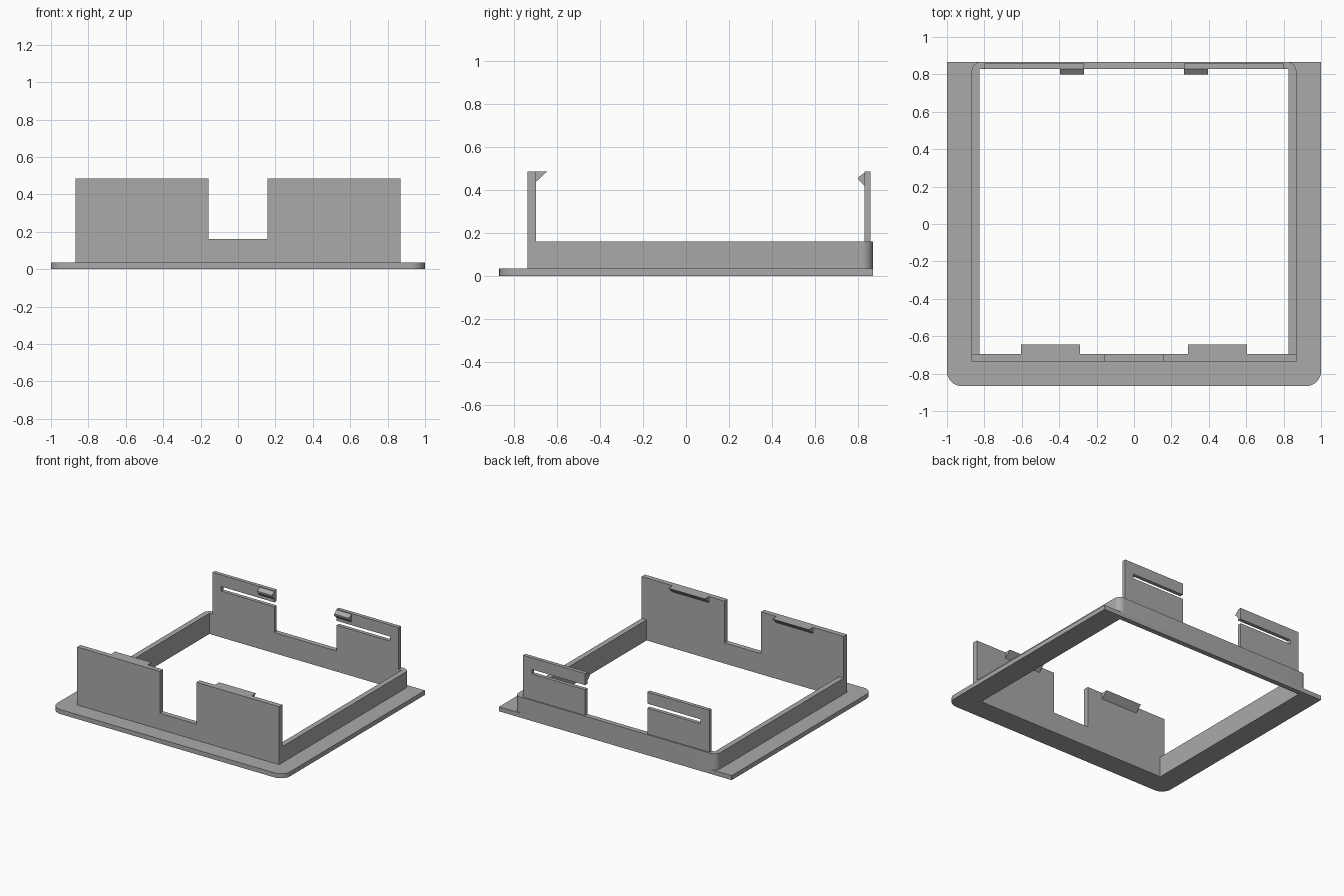
import bpy
import bmesh
from math import sin, cos, pi
from mathutils import Vector

if "Cube" in bpy.data.objects:
    bpy.data.objects.remove(bpy.data.objects["Cube"], do_unlink=True)

grey = bpy.data.materials.new("plain grey")
grey.use_nodes = True
color = (0.4, 0.4, 0.4, 1)
grey.diffuse_color = color
grey.node_tree.nodes["Principled BSDF"].inputs["Base Color"].default_value = color

# Each plane maps profile coordinates (u, v) and depth d to a 3D point
PLANES = {
    "xy": lambda u, v, d: Vector((u, v, d)),
    "xz": lambda u, v, d: Vector((u, d, v)),
    "yz": lambda u, v, d: Vector((d, u, v)),
}


def prism(name, loops, plane, start, end, smooth=False):
    """Extrude a profile; a second loop becomes a hole."""
    place = PLANES[plane]
    bm = bmesh.new()
    edges = []
    for loop in loops:
        verts = [bm.verts.new(place(u, v, start)) for u, v in loop]
        if len(loops) == 1:
            bm.faces.new(verts)
        else:
            edges += [bm.edges.new((verts[i - 1], verts[i])) for i in range(len(verts))]
    if edges:
        bmesh.ops.triangle_fill(bm, edges=edges, use_beauty=True)
    ext = bmesh.ops.extrude_face_region(bm, geom=bm.faces[:], use_keep_orig=True)
    moved = [g for g in ext["geom"] if isinstance(g, bmesh.types.BMVert)]
    bmesh.ops.translate(bm, verts=moved, vec=place(0, 0, end - start))
    bmesh.ops.recalc_face_normals(bm, faces=bm.faces[:])
    mesh = bpy.data.meshes.new(name)
    bm.to_mesh(mesh)
    bm.free()
    mesh.materials.append(grey)
    obj = bpy.data.objects.new(name, mesh)
    bpy.context.collection.objects.link(obj)
    if smooth:
        bpy.ops.object.select_all(action="DESELECT")
        obj.select_set(True)
        bpy.context.view_layer.objects.active = obj
        bpy.ops.object.shade_smooth_by_angle()
    return obj


def arc(cx, cy, r, start, steps=8):
    """Quarter circle, counter-clockwise from the start angle."""
    angles = [start + pi / 2 * i / steps for i in range(steps + 1)]
    return [(cx + r * cos(a), cy + r * sin(a)) for a in angles]


BACK, IN_X, IN_BACK, IN_FRONT = 0.867, 0.826, 0.828, -0.696
OUT_X, OUT_FRONT = 0.868, -0.736
FLANGE_TOP, WALL_TOP, TAB_TOP = 0.035, 0.16, 0.485

# Base flange, rounded at the front corners only
r = 0.08
outer = (arc(-1 + r, -BACK + r, r, pi) + arc(1 - r, -BACK + r, r, 1.5 * pi)
         + [(1, BACK), (-1, BACK)])
opening = [(-IN_X, IN_FRONT), (IN_X, IN_FRONT), (IN_X, IN_BACK), (-IN_X, IN_BACK)]
prism("base_flange", [outer, opening], "xy", 0, FLANGE_TOP, True)

# Side and back wall, rounded at the back corners
r = 0.05
wall = ([(OUT_X, IN_FRONT)] + arc(OUT_X - r, BACK - r, r, 0)
        + arc(-OUT_X + r, BACK - r, r, pi / 2)
        + [(-OUT_X, IN_FRONT), (-IN_X, IN_FRONT), (-IN_X, IN_BACK),
           (IN_X, IN_BACK), (IN_X, IN_FRONT)])
prism("side_and_back_wall", [wall], "xy", FLANGE_TOP, WALL_TOP, True)

# Front panel with a central notch
notch = 0.157
panel = [(-OUT_X, FLANGE_TOP), (OUT_X, FLANGE_TOP), (OUT_X, TAB_TOP), (notch, TAB_TOP),
         (notch, WALL_TOP), (-notch, WALL_TOP), (-notch, TAB_TOP), (-OUT_X, TAB_TOP)]
prism("front_panel", [panel], "xz", OUT_FRONT, IN_FRONT)

# Slotted back tabs and the catches on both ends
tab = [(0.267, WALL_TOP), (0.8, WALL_TOP), (0.8, TAB_TOP), (0.267, TAB_TOP),
       (0.267, 0.395), (0.725, 0.395), (0.725, 0.36), (0.267, 0.36)]
front_catch = [(IN_FRONT, TAB_TOP), (-0.645, TAB_TOP), (IN_FRONT, 0.437)]
back_catch = [(IN_BACK, 0.479), (0.8, 0.459), (0.8, 0.447), (IN_BACK, 0.419)]
for side, s in (("left", 1), ("right", -1)):
    prism(side + "_back_tab", [[(s * x, z) for x, z in tab]], "xz", IN_BACK, 0.857)
    prism(side + "_front_catch", [front_catch], "yz", s * 0.29, s * 0.605)
    prism(side + "_back_catch", [back_catch], "yz", s * 0.267, s * 0.395)
